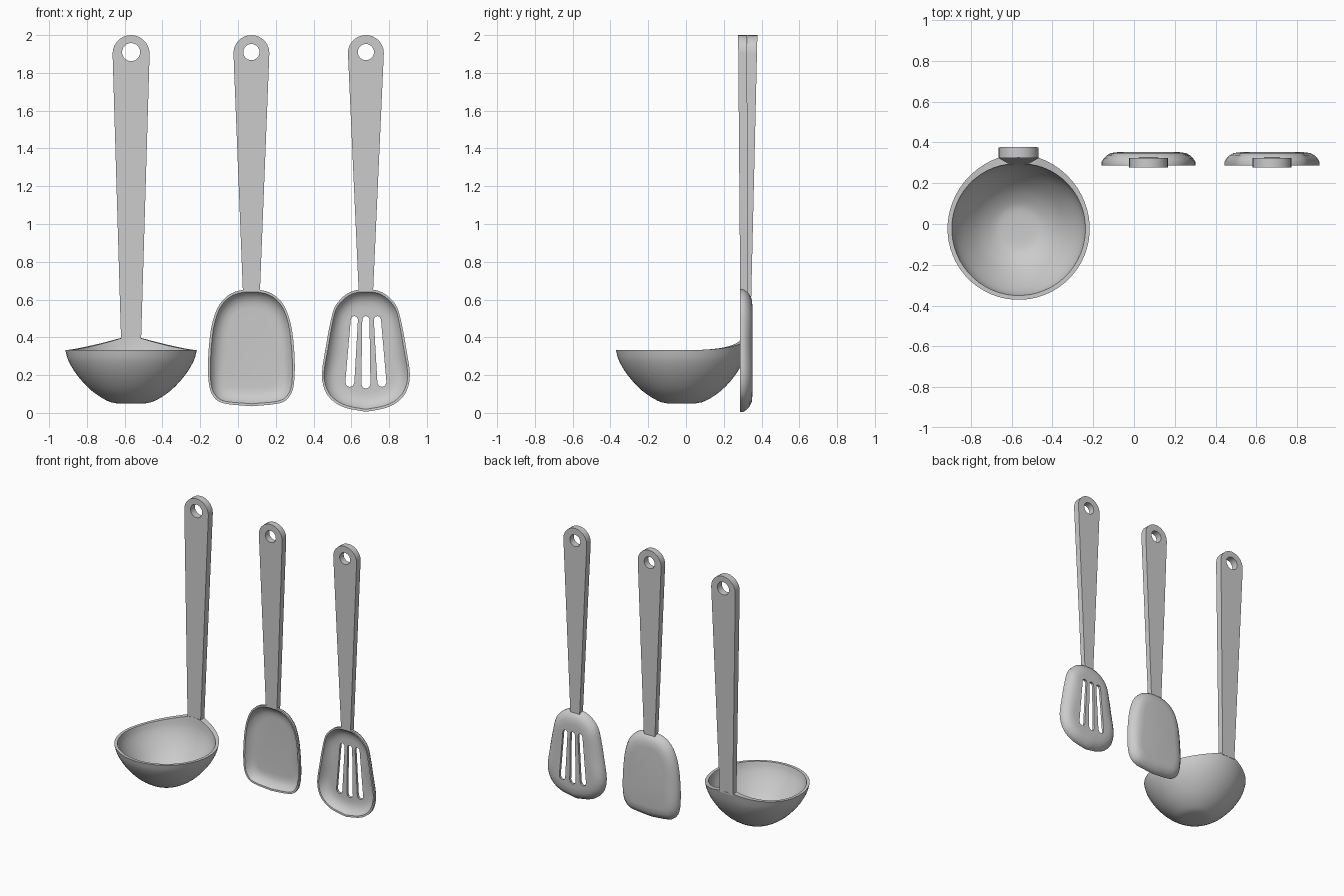
import bpy, bmesh, math
from mathutils import Vector

if "Cube" in bpy.data.objects:
    bpy.data.objects.remove(bpy.data.objects["Cube"])


def finish(name, bm):
    """Turn a bmesh into a named object."""
    bmesh.ops.recalc_face_normals(bm, faces=bm.faces)
    me = bpy.data.meshes.new(name)
    bm.to_mesh(me)
    bm.free()
    ob = bpy.data.objects.new(name, me)
    bpy.context.collection.objects.link(ob)
    return ob


def activate(ob):
    bpy.ops.object.select_all(action='DESELECT')
    ob.select_set(True)
    bpy.context.view_layer.objects.active = ob


def smooth(ob, deg=35):
    activate(ob)
    bpy.ops.object.shade_smooth_by_angle(angle=math.radians(deg))


def loft(name, rings):
    """Join equal closed rings of points and cap both ends."""
    bm = bmesh.new()
    loops = [[bm.verts.new(p) for p in r] for r in rings]
    n = len(loops[0])
    for a, b in zip(loops, loops[1:]):
        for i in range(n):
            j = (i + 1) % n
            bm.faces.new((a[i], a[j], b[j], b[i]))
    bm.faces.new(loops[0])
    bm.faces.new(loops[-1])
    return finish(name, bm)


def cut(ob, outline):
    """Cut an (x, z) outline straight through an object along y."""
    c = loft("cutter", [[(x, y, z) for x, z in outline] for y in (0.1, 0.6)])
    c.hide_render = True
    m = ob.modifiers.new("cut", 'BOOLEAN')
    m.operation, m.solver, m.object = 'DIFFERENCE', 'EXACT', c
    activate(ob)
    bpy.ops.object.modifier_apply(modifier=m.name)
    bpy.data.objects.remove(c)


def arc(cx, cz, r, a0, a1, n):
    return [(cx + r * math.cos(math.radians(a0 + (a1 - a0) * i / n)),
             cz + r * math.sin(math.radians(a0 + (a1 - a0) * i / n)))
            for i in range(n + 1)]


def handle(name, x, z0, w0, w1, y_low, y_high, hole_r):
    """Tapered flat handle with a round top and hanging hole."""
    outline = [(x - w0, z0), (x + w0, z0)] + arc(x, 2 - w1, w1, 0, 180, 14)

    def ring(k):
        return [(px, y_low[k] + (y_high[k] - y_low[k]) * (pz - z0) / (2 - z0), pz)
                for px, pz in outline]
    ob = loft(name, [ring(0), ring(1)])
    cut(ob, arc(x, 1.91, hole_r, 0, 360, 24)[:-1])
    smooth(ob)


def spline(pts, steps=3):
    """Catmull-Rom through 2D points."""
    p = [Vector(q) for q in pts]
    p = [2 * p[0] - p[1]] + p + [2 * p[-1] - p[-2]]
    out = []
    for a, b, c, d in zip(p, p[1:], p[2:], p[3:]):
        for i in range(steps):
            t = i / steps
            out.append(0.5 * (2 * b + (c - a) * t + (2 * a - 5 * b + 4 * c - d) * t * t
                              + (3 * b - a - 3 * c + d) * t ** 3))
    return out + [p[-2]]


# (inset, y) section of the shallow blade: inner floor, rim, back
BLADE = [(.10, .334), (.07, .332), (.04, .320), (.020, .300), (.013, .288), (0, .287),
         (0, .305), (.012, .323), (.030, .338), (.052, .348), (.09, .352)]


def blade(name, x, half, slots=()):
    side = spline(half)
    loop = side + [Vector((-p.x, p.y)) for p in reversed(side[:-1])]
    mid = Vector((0, 0.33))
    rings = []
    for inset, y in BLADE:
        r = []
        for p in loop:
            d = p - mid
            q = mid + d * (1 - inset / d.length)
            r.append((x + q.x, y, q.y))
        rings.append(r)
    ob = loft(name, rings)
    # long slots with blunt ends: bottom x, top x, bottom z, top z
    for xb, xt, zb, zt in slots:
        cut(ob, arc(x + xb, zb + .024, .024, 180, 360, 4)
            + arc(x + xt, zt - .019, .019, 0, 180, 4))
    smooth(ob)


# Solid turner
blade("turner_blade", .071, [(.03, .654), (.09, .64), (.14, .608), (.182, .55), (.214, .444),
                             (.229, .286), (.225, .153), (.2, .085), (.145, .05), (0, .035)])
handle("turner_handle", .071, .64, .045, .095, (.287, .325), (.276, .324), .043)

# Slotted turner
blade("slotted_blade", .677, [(.03, .654), (.075, .643), (.12, .615), (.165, .56), (.19, .47),
                              (.212, .35), (.233, .206), (.217, .12), (.174, .063),
                              (.105, .026), (0, .006)],
      [(-.085, -.061, .137, .513), (0, 0, .128, .513), (.085, .061, .137, .513)])
handle("slotted_handle", .677, .64, .038, .095, (.287, .325), (.276, .324), .043)

# Ladle bowl: (radius, z) section from inside bottom over the rim to outside bottom
CX, CY = -.566, -.023
inner = spline([(.06, .068), (.12, .079), (.198, .131), (.268, .212), (.312, .283), (.328, .333)])
outer = spline([(.349, .333), (.332, .275), (.285, .198), (.21, .118), (.127, .064), (.074, .05)])
rings = []
for k, p in enumerate(inner + outer):
    r = []
    for i in range(56):
        a = (i - 27.5) * 2 * math.pi / 56          # angle away from the handle
        deg = abs(math.degrees(a))
        w = min(.066, .08 * max(0, 1 - deg / 80) ** 2) * max(0, (p.y - .05) / .283) ** 4
        rad = p.x + (w * .25 if k >= len(inner) else -w * .12)
        r.append((CX + rad * math.sin(a), CY + rad * math.cos(a), p.y + w))
    rings.append(r)
smooth(loft("ladle_bowl", rings))
handle("ladle_handle", CX, .385, .053, .098, (.297, .340), (.325, .378), .048)
